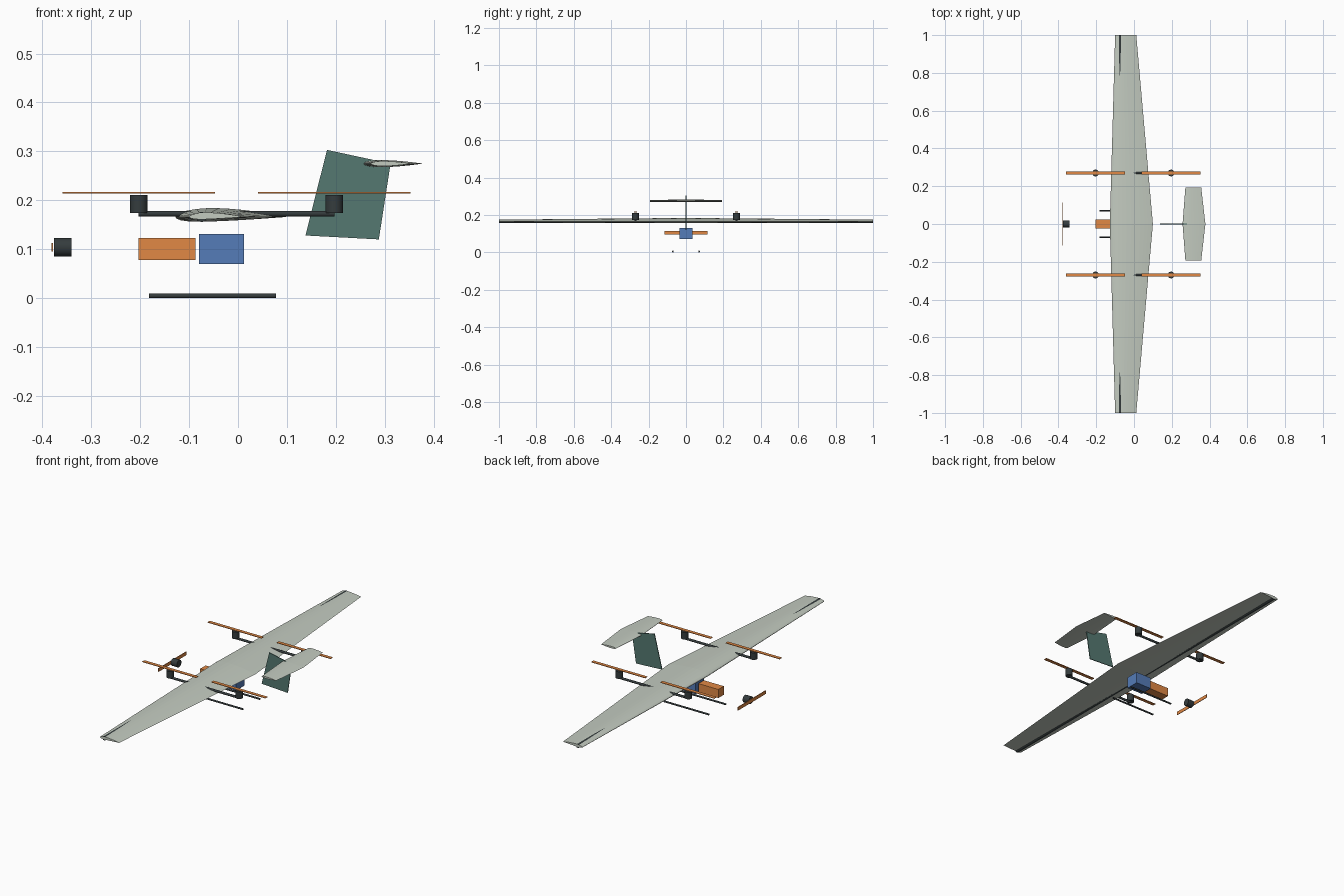
import bpy, bmesh, math
from mathutils import Matrix, Vector

if "Cube" in bpy.data.objects:
    bpy.data.objects.remove(bpy.data.objects["Cube"])


def material(name, rgb):
    m = bpy.data.materials.new(name)
    m.diffuse_color = (*rgb, 1)
    m.use_nodes = True
    m.node_tree.nodes["Principled BSDF"].inputs["Base Color"].default_value = m.diffuse_color
    return m


SKIN = material("pale_skin", (0.55, 0.60, 0.53))
GREEN = material("fin_green", (0.09, 0.19, 0.165))
DARK = material("carbon", (0.035, 0.045, 0.047))
ORANGE = material("orange", (0.75, 0.25, 0.06))
BLUE = material("blue", (0.09, 0.20, 0.48))


def finish(name, bm, mat, smooth=False):
    bmesh.ops.recalc_face_normals(bm, faces=bm.faces[:])
    me = bpy.data.meshes.new(name)
    bm.to_mesh(me)
    bm.free()
    ob = bpy.data.objects.new(name, me)
    bpy.context.collection.objects.link(ob)
    me.materials.append(mat)
    if smooth:
        bpy.ops.object.select_all(action='DESELECT')
        bpy.context.view_layer.objects.active = ob
        ob.select_set(True)
        bpy.ops.object.shade_smooth_by_angle(angle=math.radians(35))
    return ob


def box(name, center, size, mat):
    bm = bmesh.new()
    bmesh.ops.create_cube(bm, size=1,
                          matrix=Matrix.Translation(center) @ Matrix.Diagonal((*size, 1)))
    return finish(name, bm, mat)


def tube(name, a, b, radius, mat=DARK, sides=20):
    a, b = Vector(a), Vector(b)
    d = b - a
    rot = d.to_track_quat('Z', 'Y').to_matrix().to_4x4()
    bm = bmesh.new()
    bmesh.ops.create_cone(bm, cap_ends=True, segments=sides, radius1=radius, radius2=radius,
                          depth=d.length, matrix=Matrix.Translation((a + b) / 2) @ rot)
    return finish(name, bm, mat, True)


def airfoil(camber, thick=0.12, n=14, p=0.4):
    """Closed loop of (x, z) on a unit chord, cosine spaced."""
    upper, lower = [], []
    for i in range(n + 1):
        x = (1 - math.cos(math.pi * i / n)) / 2
        t = 5 * thick * (0.2969 * math.sqrt(x) - 0.126 * x - 0.3516 * x**2
                         + 0.2843 * x**3 - 0.1036 * x**4)
        if x < p:
            c = camber / p**2 * (2 * p * x - x * x)
        else:
            c = camber / (1 - p)**2 * (1 - 2 * p + 2 * p * x - x * x)
        upper.append((x, c + t))
        lower.append((x, c - t))
    return upper[::-1] + lower[1:-1]


def wing(name, stations, z, camber):
    """Loft an airfoil through stations of (y, leading x, trailing x)."""
    bm = bmesh.new()
    prof = airfoil(camber)
    rings = [[bm.verts.new((x0 + u * (x1 - x0), y, z + w * (x1 - x0))) for u, w in prof]
             for y, x0, x1 in stations]
    k = len(prof)
    for r, s in zip(rings, rings[1:]):
        for i in range(k):
            bm.faces.new((r[i], r[(i + 1) % k], s[(i + 1) % k], s[i]))
    bm.faces.new(rings[0])
    bm.faces.new(rings[-1])
    return finish(name, bm, SKIN)


# Lifting surfaces
wing("main_wing", [(-1, -0.10, 0.012), (0, -0.128, 0.100), (1, -0.10, 0.012)], 0.166, 0.02)
wing("tailplane", [(-0.193, 0.272, 0.356), (0, 0.257, 0.378), (0.193, 0.272, 0.356)], 0.275, 0)

# Wing spar
tube("wing_spar", (-0.074, -1, 0.166), (-0.074, 1, 0.166), 0.0103)

# Vertical fin plate
bm = bmesh.new()
outline = [(0.138, 0.128), (0.288, 0.120), (0.312, 0.275), (0.182, 0.303)]
face = bm.faces.new([bm.verts.new((x, -0.002, z)) for x, z in outline])
ext = bmesh.ops.extrude_face_region(bm, geom=[face])
bmesh.ops.translate(bm, vec=(0, 0.004, 0),
                    verts=[v for v in ext["geom"] if isinstance(v, bmesh.types.BMVert)])
finish("tail_fin", bm, GREEN)

# Booms, lift motors, lift propellers and skids on both sides
for side, s in (("left", -1), ("right", 1)):
    y = 0.27 * s
    tube(f"{side}_boom", (-0.203, y, 0.1725), (0.197, y, 0.1725), 0.006)
    for end, x in (("front", -0.203), ("rear", 0.197)):
        tube(f"{side}_{end}_lift_motor", (x, y, 0.174), (x, y, 0.211), 0.018)
        box(f"{side}_{end}_lift_propeller", (x, y, 0.2155), (0.312, 0.018, 0.003), ORANGE)
    tube(f"{side}_skid", (-0.182, 0.07 * s, 0.0045), (0.078, 0.07 * s, 0.0045), 0.0045)

# Nose motor and propeller
tube("nose_motor", (-0.376, 0, 0.104), (-0.341, 0, 0.104), 0.019)
box("nose_propeller", (-0.380, 0, 0.104), (0.003, 0.23, 0.018), ORANGE)

# Payload
box("battery", (-0.145, 0, 0.1005), (0.116, 0.045, 0.045), ORANGE)
box("avionics_box", (-0.034, 0, 0.1005), (0.092, 0.07, 0.061), BLUE)
